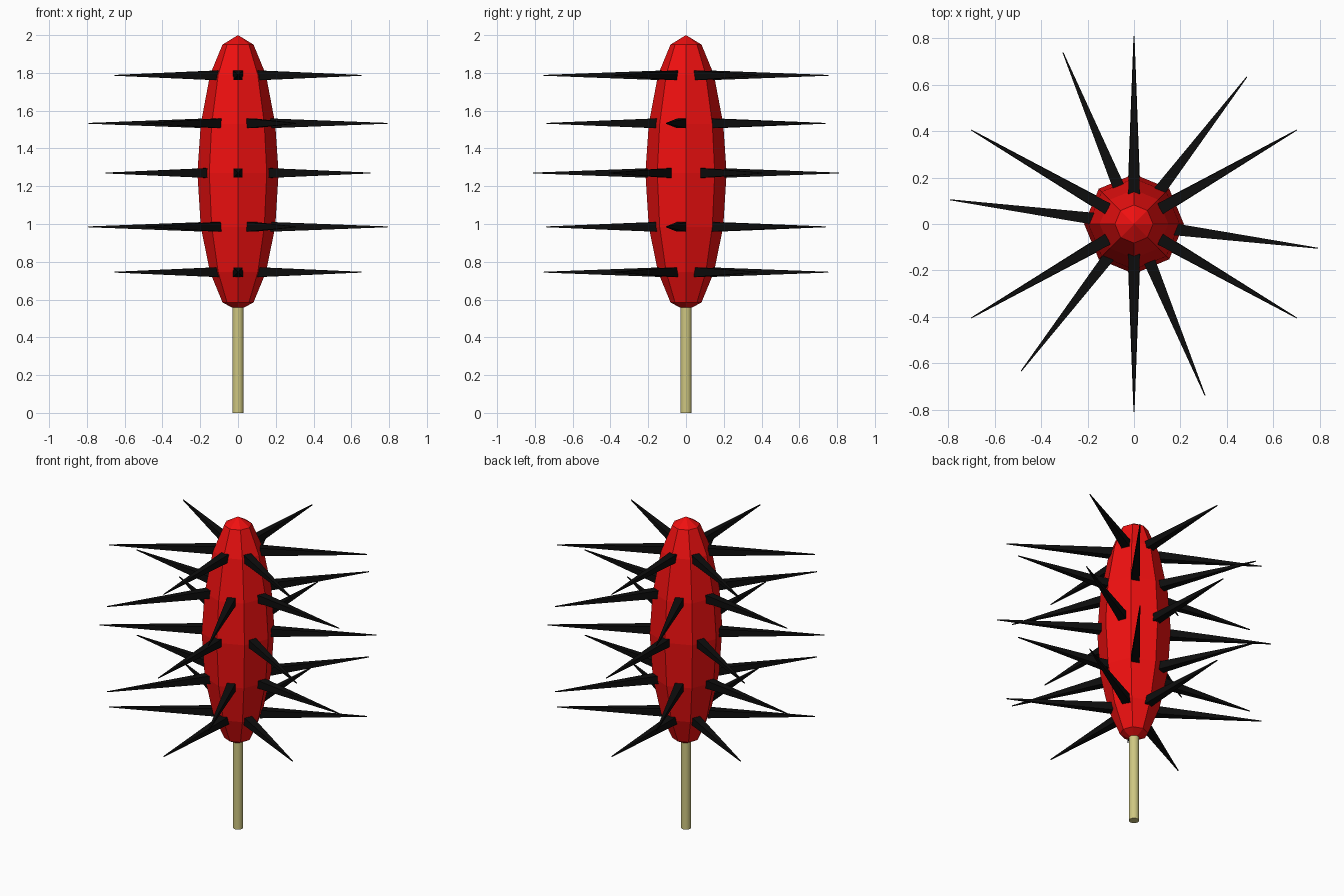
import bpy, bmesh, math
from mathutils import Matrix

if "Cube" in bpy.data.objects:
    bpy.data.objects.remove(bpy.data.objects["Cube"])


def material(name, color):
    m = bpy.data.materials.new(name)
    m.diffuse_color = (*color, 1)
    m.use_nodes = True
    m.node_tree.nodes["Principled BSDF"].inputs["Base Color"].default_value = m.diffuse_color
    return m


def make_object(name, bm, mat):
    bmesh.ops.recalc_face_normals(bm, faces=bm.faces)
    me = bpy.data.meshes.new(name)
    bm.to_mesh(me)
    bm.free()
    me.materials.append(mat)
    ob = bpy.data.objects.new(name, me)
    bpy.context.collection.objects.link(ob)
    return ob


red = material("red", (0.87, 0.005, 0.005))
black = material("black", (0.004, 0.004, 0.004))
wood = material("wood", (0.62, 0.57, 0.22))

# Faceted eight-sided body, turned from a profile of (radius, z)
profile = [(0, 0.54), (0.082, 0.585), (0.148, 0.745), (0.197, 0.985), (0.215, 1.27),
           (0.197, 1.53), (0.148, 1.79), (0.082, 1.95), (0, 2.0)]
bm = bmesh.new()
verts = [bm.verts.new((r, 0, z)) for r, z in profile]
edges = [bm.edges.new(pair) for pair in zip(verts, verts[1:])]
bmesh.ops.spin(bm, geom=verts + edges, cent=(0, 0, 0), axis=(0, 0, 1),
               angle=math.tau, steps=8, use_duplicate=False)
bmesh.ops.remove_doubles(bm, verts=bm.verts, dist=0.001)
make_object("body", bm, red)

# Stick
bm = bmesh.new()
bmesh.ops.create_cone(bm, cap_ends=True, segments=16, radius1=0.03, radius2=0.03,
                      depth=0.58, matrix=Matrix.Translation((0, 0, 0.29)))
stick = make_object("stick", bm, wood)
bpy.context.view_layer.objects.active = stick
stick.select_set(True)
bpy.ops.object.shade_smooth_by_angle(angle=math.radians(40))

# Rows of six square tapering spikes: (z, base radius, tip radius, first angle)
rows = [(0.745, 0.13, 0.755, 30), (0.985, 0.175, 0.80, 52.5), (1.27, 0.19, 0.81, 30),
        (1.533, 0.175, 0.80, 52.5), (1.787, 0.13, 0.755, 30)]
for i, (z, base, tip, start) in enumerate(rows):
    bm = bmesh.new()
    for k in range(6):
        turn = Matrix.Rotation(math.radians(start + 60 * k), 4, 'Z')
        place = (Matrix.Translation((0, 0, z)) @ turn
                 @ Matrix.Translation(((base + tip) / 2, 0, 0))
                 @ Matrix.Rotation(math.pi / 2, 4, 'Y')
                 @ Matrix.Rotation(math.pi / 4, 4, 'Z'))
        bmesh.ops.create_cone(bm, cap_ends=True, segments=4, radius1=0.0255 * math.sqrt(2),
                              radius2=0.003, depth=tip - base, matrix=place)
    make_object(f"spike_row_{i + 1}", bm, black)
